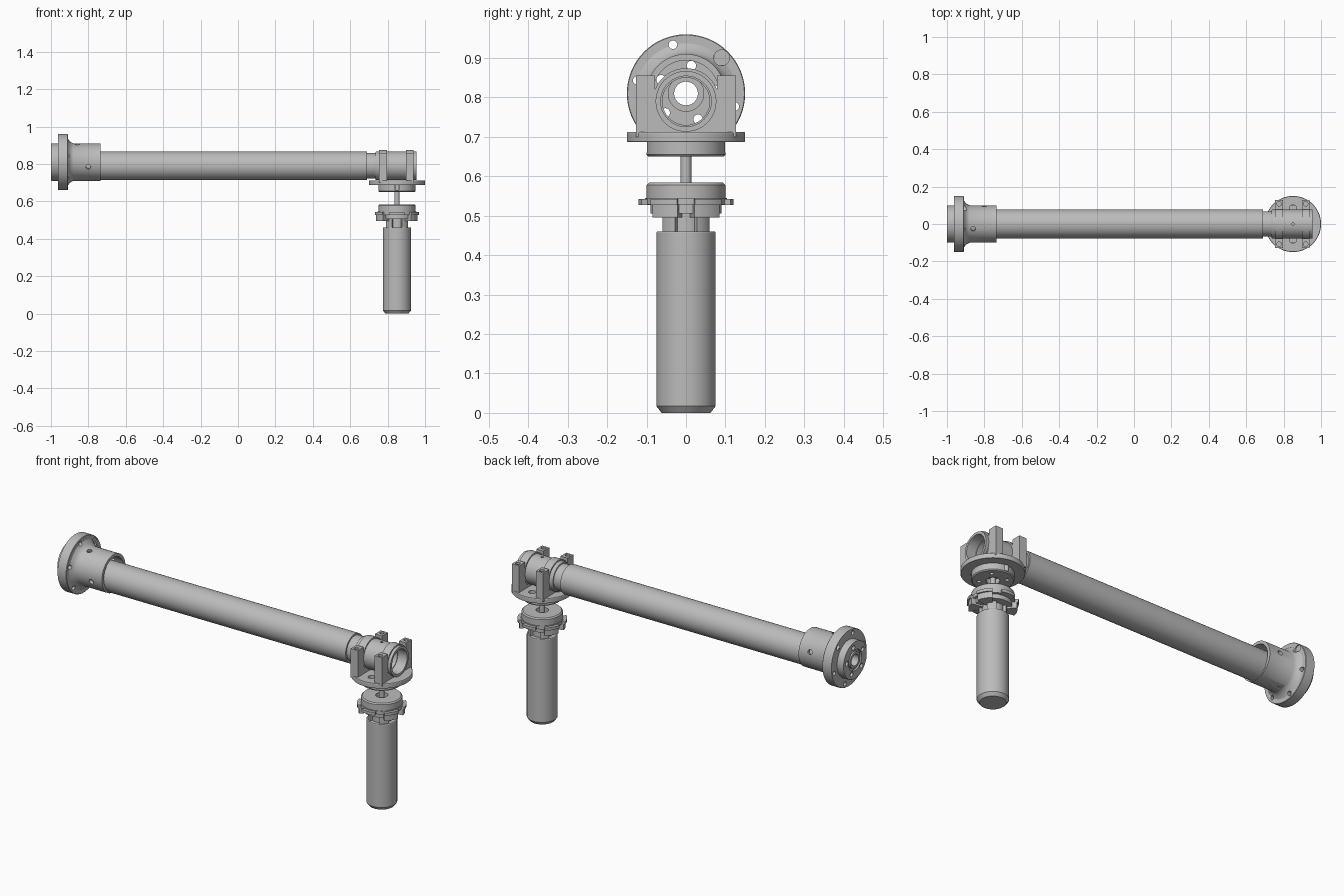
import bpy, bmesh
from math import cos, sin, pi, radians
from mathutils import Matrix, Vector

old = bpy.data.objects.get("Cube")
if old:
    bpy.data.objects.remove(old, do_unlink=True)

grey = bpy.data.materials.new("machined_grey")
grey.use_nodes = True
colour = (0.5, 0.5, 0.5, 1)
grey.diffuse_color = colour
shader = grey.node_tree.nodes["Principled BSDF"]
shader.inputs["Base Color"].default_value = colour
shader.inputs["Roughness"].default_value = 0.6

AX = 0.85      # vertical motor axis, x
ARM = 0.79     # tube axis, z
HUB = 0.81     # end flange axis, z
parts = []


def finish(name, bm):
    bmesh.ops.remove_doubles(bm, verts=bm.verts, dist=1e-5)
    bmesh.ops.dissolve_degenerate(bm, edges=bm.edges, dist=1e-5)
    bmesh.ops.recalc_face_normals(bm, faces=bm.faces)
    mesh = bpy.data.meshes.new(name)
    bm.to_mesh(mesh)
    bm.free()
    mesh.materials.append(grey)
    obj = bpy.data.objects.new(name, mesh)
    bpy.context.collection.objects.link(obj)
    parts.append(obj)
    return obj


def lathe(name, profile, axis="Z", z=0.0, n=64):
    """Revolve a closed (position, radius) outline about the arm or motor axis."""
    bm = bmesh.new()
    rings = []
    for i in range(n):
        c, s = cos(2 * pi * i / n), sin(2 * pi * i / n)
        rings.append([bm.verts.new((a, r * c, z + r * s) if axis == "X"
                                   else (AX + r * c, r * s, a)) for a, r in profile])
    m = len(profile)
    for i in range(n):
        p, q = rings[i], rings[(i + 1) % n]
        for j in range(m):
            k = (j + 1) % m
            if profile[j][1] or profile[k][1]:
                bm.faces.new((p[j], p[k], q[k], q[j]))
    return finish(name, bm)


def prism(name, outline, z0, z1):
    bm = bmesh.new()
    face = bm.faces.new([bm.verts.new((x, y, z0)) for x, y in outline])
    ext = bmesh.ops.extrude_face_region(bm, geom=[face])["geom"]
    bmesh.ops.translate(bm, vec=(0, 0, z1 - z0),
                        verts=[g for g in ext if isinstance(g, bmesh.types.BMVert)])
    return finish(name, bm)


def box(name, x0, x1, y0, y1, z0, z1):
    return prism(name, [(x0, y0), (x1, y0), (x1, y1), (x0, y1)], z0, z1)


def sector(r0, r1, mid, half):
    """Outline of a ring sector around the motor axis, angles in degrees."""
    steps = [mid - half + 2 * half * i / 8 for i in range(9)]
    path = [(r1, a) for a in steps] + [(r0, a) for a in reversed(steps)]
    return [(AX + r * cos(radians(a)), r * sin(radians(a))) for r, a in path]


def drill(obj, holes):
    """Cut round holes given as (start, direction, length, radius)."""
    bm = bmesh.new()
    for start, way, length, r in holes:
        way = Vector(way).normalized()
        mat = Matrix.Translation(Vector(start) + way * length / 2) @ \
            way.to_track_quat("Z", "Y").to_matrix().to_4x4()
        bmesh.ops.create_cone(bm, cap_ends=True, segments=20, radius1=r,
                              radius2=r, depth=length, matrix=mat)
    mesh = bpy.data.meshes.new("drill_bits")
    bm.to_mesh(mesh)
    bm.free()
    mesh.materials.append(grey)
    cutter = bpy.data.objects.new("drill_bits", mesh)
    cutter.hide_render = True
    bpy.context.collection.objects.link(cutter)
    mod = obj.modifiers.new("holes", "BOOLEAN")
    mod.operation, mod.solver, mod.object = "DIFFERENCE", "EXACT", cutter
    bpy.context.view_layer.objects.active = obj
    bpy.ops.object.modifier_apply(modifier=mod.name)
    bpy.data.objects.remove(cutter, do_unlink=True)


def hub_point(x, r, deg):
    return (x, r * cos(radians(deg)), HUB + r * sin(radians(deg)))


# End flange: boss, bolting disc, fillet and hollow collar
flange = lathe("end_flange", [
    (-1, 0.03), (-1, 0.043), (-0.99, 0.043), (-0.99, 0.055), (-1, 0.055),
    (-1, 0.098), (-0.997, 0.1), (-0.963, 0.1), (-0.963, 0.148),
    (-0.96, 0.15), (-0.912, 0.15), (-0.91, 0.148), (-0.91, 0.127),
    (-0.902, 0.115), (-0.892, 0.106), (-0.88, 0.1), (-0.735, 0.1),
    (-0.735, 0.084), (-0.94, 0.084), (-0.94, 0.045), (-0.95, 0.045),
    (-0.95, 0.03)], "X", HUB)
holes = []
for i in range(6):
    a = 45 + 60 * i
    holes.append((hub_point(-1.02, 0.128, a), (1, 0, 0), 0.2, 0.011))
    holes.append((hub_point(-0.915, 0.128, a), (1, 0, 0), 0.1, 0.02))
for i in range(5):
    holes.append((hub_point(-1.02, 0.072, 79 + 72 * i), (1, 0, 0), 0.11, 0.012))
for i, x in enumerate((-0.8, -0.86, -0.8, -0.86)):
    a = 15 + 90 * i
    holes.append((hub_point(x, 0.065, a), (0, cos(radians(a)), sin(radians(a))), 0.1, 0.013))
drill(flange, holes)

# Long tube and the sleeve at its far end
lathe("arm_tube", [(-0.9, 0.061), (-0.9, 0.077), (0.69, 0.077), (0.69, 0.068),
                   (0.75, 0.068), (0.75, 0.061)], "X", ARM)
sleeve = lathe("end_sleeve", [(0.735, 0.06), (0.735, 0.074), (0.74, 0.077), (0.955, 0.077),
                              (0.955, 0.064), (0.9, 0.064), (0.9, 0.06)], "X", ARM)
drill(sleeve, [((AX, 0, ARM), (0, 0, 1), 0.2, 0.007)])

# Two clamps: band, saddle and a drilled post on each side
for side, cx in (("inner", 0.776), ("outer", 0.918)):
    x0, x1 = cx - 0.021, cx + 0.021
    lathe(side + "_clamp_band", [(x0, 0.072), (x0, 0.084), (x1, 0.084), (x1, 0.072)], "X", ARM)
    saddle = box(side + "_clamp_saddle", x0 + 0.001, x1 - 0.001, -0.1, 0.1, 0.7, 0.785)
    drill(saddle, [((x0 - 0.1, 0, ARM), (1, 0, 0), 0.3, 0.075)])
    for hand, y0, y1 in (("right", -0.127, -0.078), ("left", 0.078, 0.127)):
        post = box(f"{side}_{hand}_clamp_post", x0, x1, y0, y1, 0.7, 0.855)
        drill(post, [((cx, 0.108 if y0 > 0 else -0.108, 0.8), (0, 0, 1), 0.1, 0.012)])

# Round mounting plate with the spigot below it
plate = lathe("mounting_plate", [
    (0.712, 0), (0.712, 0.148), (0.709, 0.15), (0.69, 0.15), (0.687, 0.148), (0.687, 0.1),
    (0.655, 0.1), (0.65, 0.095), (0.65, 0.032), (0.675, 0.032), (0.675, 0)])
drill(plate, [((AX, s * 0.085, 0.66), (0, 0, 1), 0.1, 0.018) for s in (-1, 1)]
      + [((AX + 0.065 * cos(a), 0.065 * sin(a), 0.63), (0, 0, 1), 0.045, 0.01)
         for a in (pi / 4, 3 * pi / 4, 5 * pi / 4, 7 * pi / 4)])

# Drive shaft
lathe("drive_shaft", [(0.53, 0), (0.53, 0.014), (0.68, 0.014), (0.68, 0)], n=24)

# Gearbox cap with a recess around the shaft
lathe("gearbox_cap", [
    (0.584, 0.03), (0.584, 0.094), (0.578, 0.1), (0.545, 0.1), (0.545, 0.104),
    (0.528, 0.104), (0.528, 0), (0.555, 0), (0.555, 0.03)])

# Lobed clip ring, with every second lobe reaching further down
for i in range(6):
    a = 30 + 60 * i
    prism(f"clip_lobe_{i + 1}", sector(0.085, 0.12, a, 19), 0.527, 0.542)
    if i != 1 and i != 4:
        prism(f"clip_block_{i + 1}", sector(0.045, 0.113, a, 19), 0.496, 0.53)
lathe("clip_ring", [(0.505, 0), (0.505, 0.09), (0.53, 0.09), (0.53, 0)])

# Neck with four legs joining the motor
lathe("motor_neck", [(0.45, 0), (0.45, 0.052), (0.51, 0.052), (0.51, 0)])
for i in range(4):
    prism(f"neck_leg_{i + 1}", sector(0.04, 0.066, 45 + 90 * i, 20), 0.455, 0.51)

# Motor can with a chamfered foot
lathe("motor_can", [(0, 0), (0, 0.062), (0.017, 0.075), (0.457, 0.075),
                    (0.46, 0.073), (0.46, 0)])

# Smooth shading with crisp edges
bpy.ops.object.select_all(action="DESELECT")
for obj in parts:
    obj.select_set(True)
bpy.context.view_layer.objects.active = parts[0]
bpy.ops.object.shade_smooth_by_angle(angle=radians(30))
